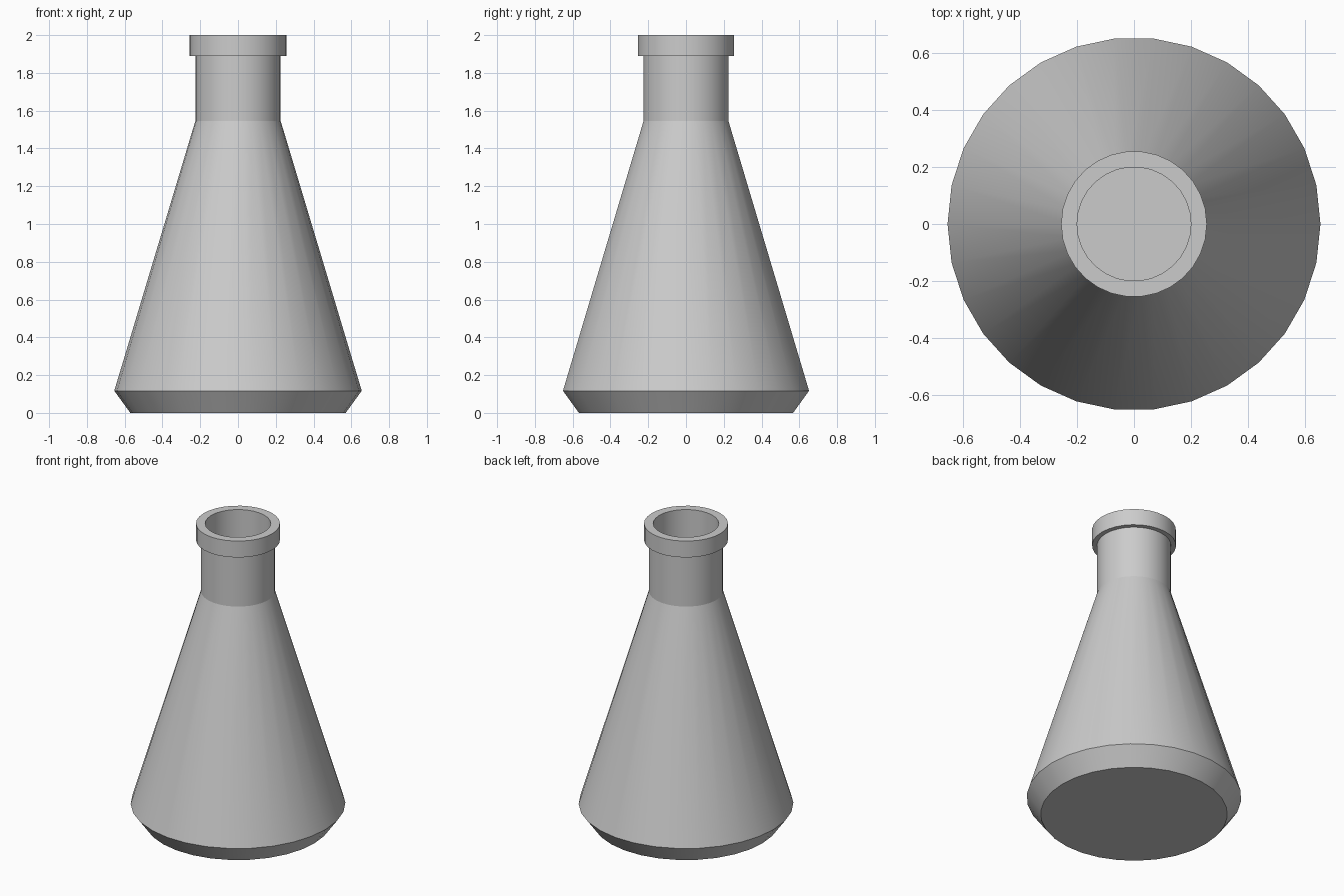
import bpy
import math
from mathutils import Matrix, Vector
import bmesh

cube = bpy.data.objects.get("Cube")
if cube:
    bpy.data.objects.remove(cube, do_unlink=True)

SIDES = 30
WALL = 0.025

# Single neutral glass colour
glass = bpy.data.materials.new("grey_glass")
glass.use_nodes = True
colour = (0.6, 0.6, 0.6, 1)
glass.diffuse_color = colour
glass.node_tree.nodes["Principled BSDF"].inputs["Base Color"].default_value = colour

# Radius and height, from the underside up the outside, then down the inside
outer = [(0.57, 0), (0.655, 0.117), (0.226, 1.545), (0.226, 1.89), (0.256, 1.89), (0.256, 2)]
inner = [(0.2, 2), (0.2, 1.545), (0.655 - WALL, 0.117), (0.57 - WALL, WALL)]


def lathe(name, profile):
    """Turn a closed-ended profile around the z axis."""
    bm = bmesh.new()
    rings = []
    for radius, height in profile:
        ring = []
        for i in range(SIDES):
            turn = Matrix.Rotation(math.tau * i / SIDES, 3, "Z")
            ring.append(bm.verts.new(turn @ Vector((radius, 0, height))))
        rings.append(ring)
    for low, high in zip(rings, rings[1:]):
        for i in range(SIDES):
            j = (i + 1) % SIDES
            bm.faces.new((low[i], low[j], high[j], high[i]))
    # Underside and inside floor
    bm.faces.new(rings[0][::-1])
    bm.faces.new(rings[-1])
    mesh = bpy.data.meshes.new(name)
    bm.to_mesh(mesh)
    bm.free()
    mesh.materials.append(glass)
    obj = bpy.data.objects.new(name, mesh)
    bpy.context.collection.objects.link(obj)
    return obj


# Hollow flask with chamfered foot, conical body, neck and lip
flask = lathe("conical_flask", outer + inner)
bpy.ops.object.select_all(action="DESELECT")
flask.select_set(True)
bpy.context.view_layer.objects.active = flask
bpy.ops.object.shade_smooth_by_angle(angle=math.radians(14))
